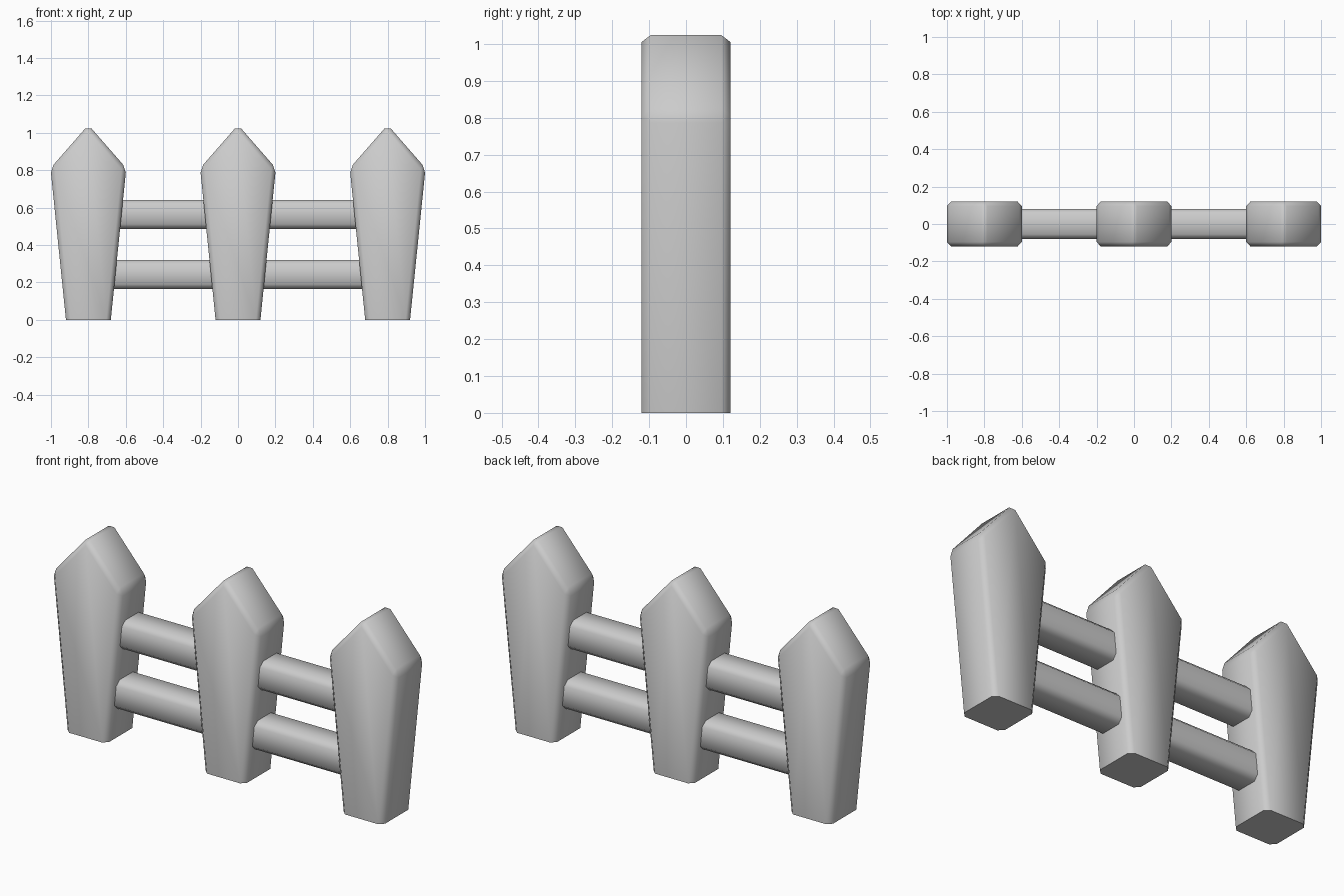
import bpy, bmesh, math

if "Cube" in bpy.data.objects:
    bpy.data.objects.remove(bpy.data.objects["Cube"])


def prism(name, profile, axis, half, loc, bevel, keep):
    """Extrude a closed profile symmetrically along x or y, chamfer chosen edges, shade smooth."""
    bm = bmesh.new()
    rings = []
    for s in (-half, half):
        rings.append([bm.verts.new((a, s, b) if axis == 'y' else (s, a, b)) for a, b in profile])
    n = len(profile)
    bm.faces.new(rings[0])
    bm.faces.new(rings[1][::-1])
    for i in range(n):
        j = (i + 1) % n
        bm.faces.new((rings[0][j], rings[0][i], rings[1][i], rings[1][j]))
    edges = [e for e in bm.edges if keep(e)]
    bmesh.ops.bevel(bm, geom=edges, offset=bevel, offset_type='OFFSET',
                    segments=1, profile=0.5, affect='EDGES')
    bmesh.ops.recalc_face_normals(bm, faces=bm.faces[:])
    mesh = bpy.data.meshes.new(name)
    bm.to_mesh(mesh)
    bm.free()
    ob = bpy.data.objects.new(name, mesh)
    ob.location = loc
    bpy.context.collection.objects.link(ob)
    bpy.ops.object.select_all(action='DESELECT')
    ob.select_set(True)
    bpy.context.view_layer.objects.active = ob
    bpy.ops.object.shade_smooth_by_angle(angle=math.radians(60))
    return ob


# Pickets: flared, pointed boards with every edge chamfered except the foot
picket = [(-0.12, 0), (0.12, 0), (0.2025, 0.81), (0, 1.042), (-0.2025, 0.81)]
for label, x in (("left", -0.8), ("middle", 0), ("right", 0.8)):
    prism("picket_" + label, picket, 'y', 0.12, (x, 0, 0), 0.024,
          lambda e: max(v.co.z for v in e.verts) > 0.01)

# Rails: chamfered square bars running through the pickets
rail = [(-0.08, -0.077), (0.08, -0.077), (0.08, 0.077), (-0.08, 0.077)]
for label, z in (("lower", 0.242), ("upper", 0.563)):
    prism("rail_" + label, rail, 'x', 0.8, (0, 0, z), 0.025,
          lambda e: abs(e.verts[0].co.x - e.verts[1].co.x) > 0.1)
